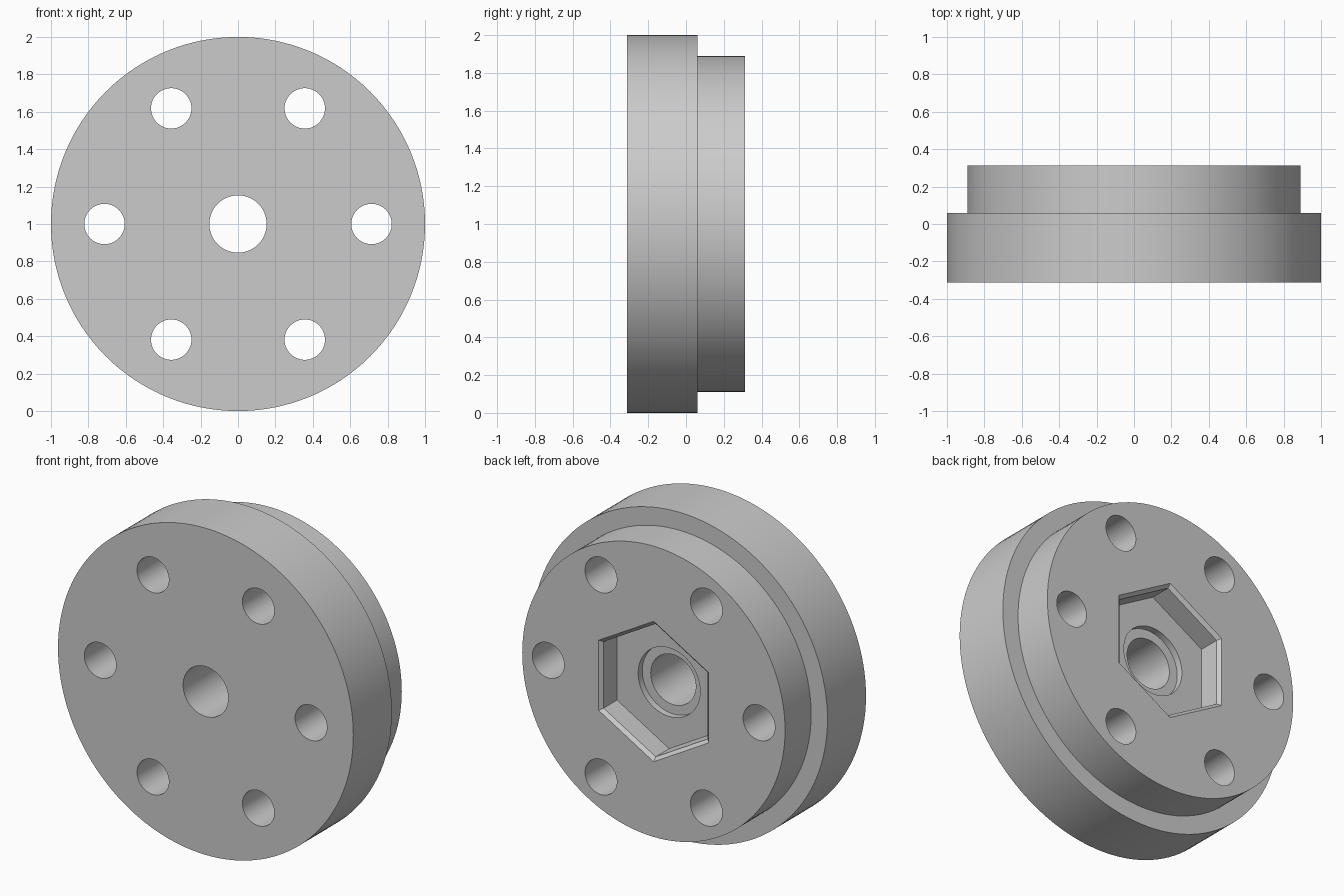
import bpy, bmesh, math

if "Cube" in bpy.data.objects:
    bpy.data.objects.remove(bpy.data.objects["Cube"])

grey = bpy.data.materials.new("plain grey")
grey.diffuse_color = (0.6, 0.6, 0.6, 1)
grey.use_nodes = True
grey.node_tree.nodes["Principled BSDF"].inputs["Base Color"].default_value = grey.diffuse_color


def stepped_solid(name, profile, sides, x=0.0, z=1.0, phase=0.0):
    """Closed solid along y from (radius, y) steps."""
    bm = bmesh.new()
    rings = []
    for r, y in profile:
        angles = [phase + 2 * math.pi * i / sides for i in range(sides)]
        rings.append([bm.verts.new((x + r * math.cos(a), y, z + r * math.sin(a))) for a in angles])
    for a, b in zip(rings, rings[1:]):
        for i in range(sides):
            j = (i + 1) % sides
            bm.faces.new((a[i], a[j], b[j], b[i]))
    bm.faces.new(rings[0])
    bm.faces.new(rings[-1])
    bmesh.ops.recalc_face_normals(bm, faces=bm.faces)
    mesh = bpy.data.meshes.new(name)
    bm.to_mesh(mesh)
    bm.free()
    mesh.materials.append(grey)
    ob = bpy.data.objects.new(name, mesh)
    bpy.context.collection.objects.link(ob)
    return ob


FRONT, STEP, BACK = -0.313, 0.06, 0.313

# Flange with a smaller raised shoulder behind it
flange = stepped_solid("flange_disc", [(1, FRONT), (1, STEP), (0.89, STEP), (0.89, BACK)], 128)

# Chamfered hexagonal pocket in the back
cutters = [stepped_solid("hex_pocket_cutter",
                         [(0.407, BACK - 0.15), (0.407, BACK - 0.02), (0.43, BACK), (0.43, BACK + 0.1)],
                         6, phase=math.pi / 2)]

# Central bore with a shallow counterbore in the pocket floor
cutters.append(stepped_solid("bore_cutter",
                             [(0.153, FRONT - 0.1), (0.153, BACK - 0.19),
                              (0.21, BACK - 0.19), (0.21, BACK + 0.05)], 64))

# Six bolt holes
for k in range(6):
    a = k * math.pi / 3
    cutters.append(stepped_solid("bolt_hole_cutter", [(0.108, FRONT - 0.1), (0.108, BACK + 0.1)], 48,
                                 x=0.714 * math.cos(a), z=1 + 0.714 * math.sin(a)))

bpy.context.view_layer.objects.active = flange
flange.select_set(True)
for cutter in cutters:
    cutter.hide_render = True
    mod = flange.modifiers.new("cut", 'BOOLEAN')
    mod.operation = 'DIFFERENCE'
    mod.solver = 'EXACT'
    mod.object = cutter
    bpy.ops.object.modifier_apply(modifier=mod.name)
    bpy.data.objects.remove(cutter)

bpy.ops.object.shade_smooth_by_angle(angle=math.radians(20))
